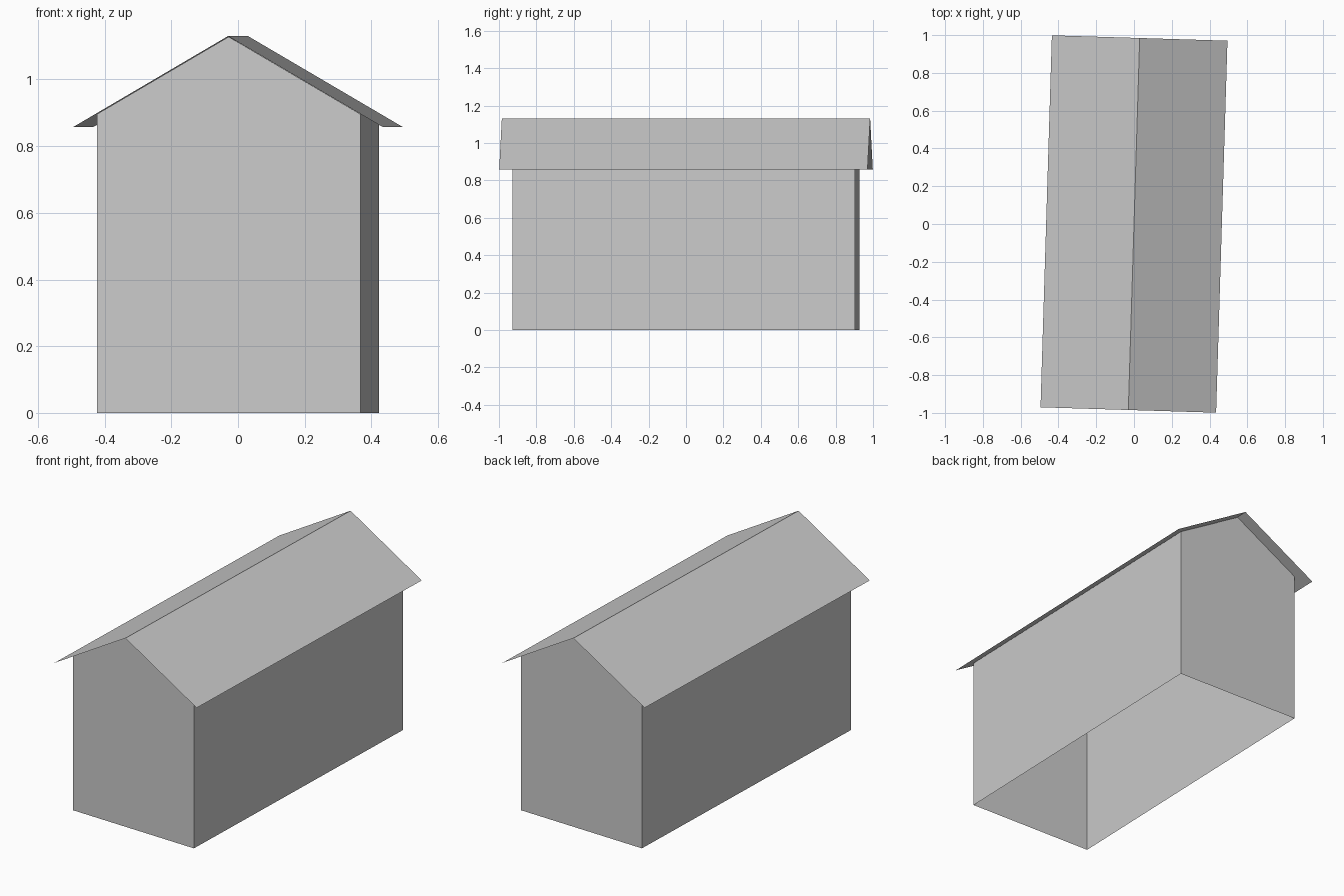
import bpy, math

if "Cube" in bpy.data.objects:
    bpy.data.objects.remove(bpy.data.objects["Cube"])

TURN = math.radians(-1.75)          # slight turn of the whole building
RIDGE, EAVE = 1.13, 0.857           # roof heights
ROOF_X, ROOF_Y = 0.465, 0.985       # roof half width, half length
WALL_X, WALL_Y = 0.395, 0.915       # wall half width, half length
SLOPE = (RIDGE - EAVE) / ROOF_X

grey = bpy.data.materials.new("light_grey")
grey.diffuse_color = (0.6, 0.6, 0.6, 1)
grey.use_nodes = True
grey.node_tree.nodes["Principled BSDF"].inputs["Base Color"].default_value = grey.diffuse_color


def build(name, verts, faces):
    mesh = bpy.data.meshes.new(name)
    mesh.from_pydata(verts, [], faces)
    mesh.materials.append(grey)
    obj = bpy.data.objects.new(name, mesh)
    obj.rotation_euler.z = TURN
    bpy.context.collection.objects.link(obj)
    return obj


def sweep(profile, half_length):
    return [(x, y, z) for y in (-half_length, half_length) for x, z in profile]


# Walls with gables, open underneath and closed above by the roof
top = RIDGE - SLOPE * WALL_X - 0.002
wall_profile = [(-WALL_X, 0), (WALL_X, 0), (WALL_X, top),
                (0, RIDGE - 0.002), (-WALL_X, top)]
build("walls", sweep(wall_profile, WALL_Y),
      [(0, 1, 2, 3, 4), (9, 8, 7, 6, 5), (1, 6, 7, 2), (5, 0, 4, 9)])

# Thin folded roof sheet overhanging on all sides
roof_profile = [(-ROOF_X, EAVE), (0, RIDGE), (ROOF_X, EAVE)]
build("roof", sweep(roof_profile, ROOF_Y), [(0, 1, 4, 3), (1, 2, 5, 4)])
